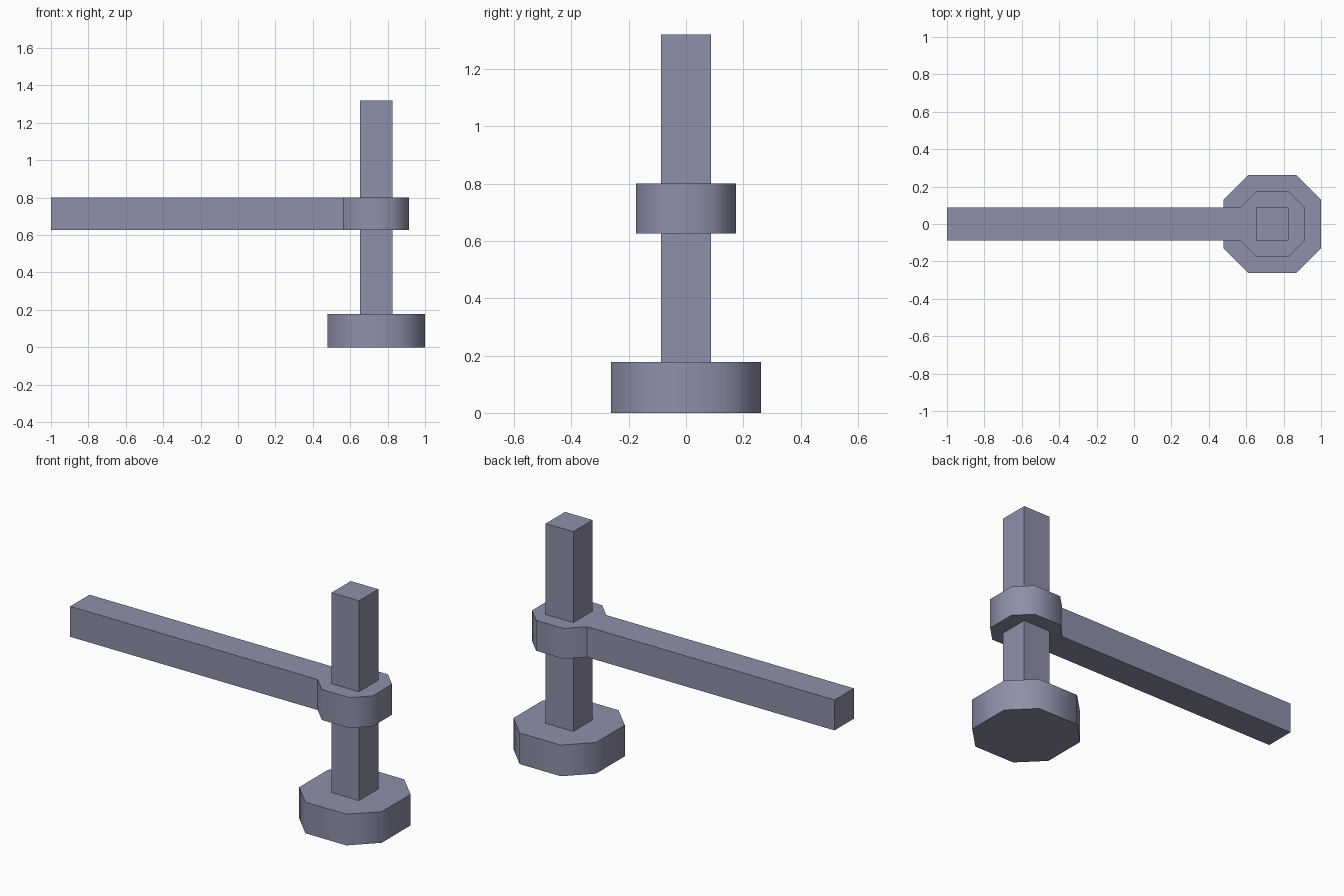
import bpy, bmesh, math

if "Cube" in bpy.data.objects:
    bpy.data.objects.remove(bpy.data.objects["Cube"])

CX = 0.739   # x of the upright's axis
U = 0.087    # half width of the square post

mat = bpy.data.materials.new("slate_blue_grey")
mat.diffuse_color = (0.27, 0.28, 0.40, 1.0)
mat.use_nodes = True
mat.node_tree.nodes["Principled BSDF"].inputs["Base Color"].default_value = mat.diffuse_color


def prism(name, outline, z0, z1):
    """Extrude a flat outline from z0 up to z1, smooth round the sides."""
    bm = bmesh.new()
    face = bm.faces.new([bm.verts.new((x, y, z0)) for x, y in outline])
    ext = bmesh.ops.extrude_face_region(bm, geom=[face])
    for v in ext["geom"]:
        if isinstance(v, bmesh.types.BMVert):
            v.co.z = z1
    bmesh.ops.recalc_face_normals(bm, faces=bm.faces)
    for f in bm.faces:
        f.smooth = True
    for e in bm.edges:
        # Only the 45 degree corners between side walls stay smooth
        e.smooth = e.calc_face_angle_signed() > 0 and e.calc_face_angle() < math.radians(50)
    mesh = bpy.data.meshes.new(name)
    bm.to_mesh(mesh)
    bm.free()
    mesh.materials.append(mat)
    obj = bpy.data.objects.new(name, mesh)
    bpy.context.collection.objects.link(obj)


def octagon(r, f):
    """Square of half width r with chamfered corners, flats of half length f."""
    return [(CX + x, y) for x, y in
            ((r, -f), (r, f), (f, r), (-f, r), (-r, f), (-r, -f), (-f, -r), (f, -r))]


# Octagonal foot
prism("base", octagon(0.261, 0.13), 0.0, 0.178)

# Square upright, passing through the collar
prism("post", [(CX - U, -U), (CX + U, -U), (CX + U, U), (CX - U, U)], 0.178, 1.32)

# Octagonal collar and long arm in one piece: the collar's left flat runs out as the arm
collar = octagon(2 * U, U)
arm_end = [(-1.0, U), (-1.0, -U)]
prism("collar_arm", collar[:5] + arm_end + collar[5:], 0.626, 0.80)
